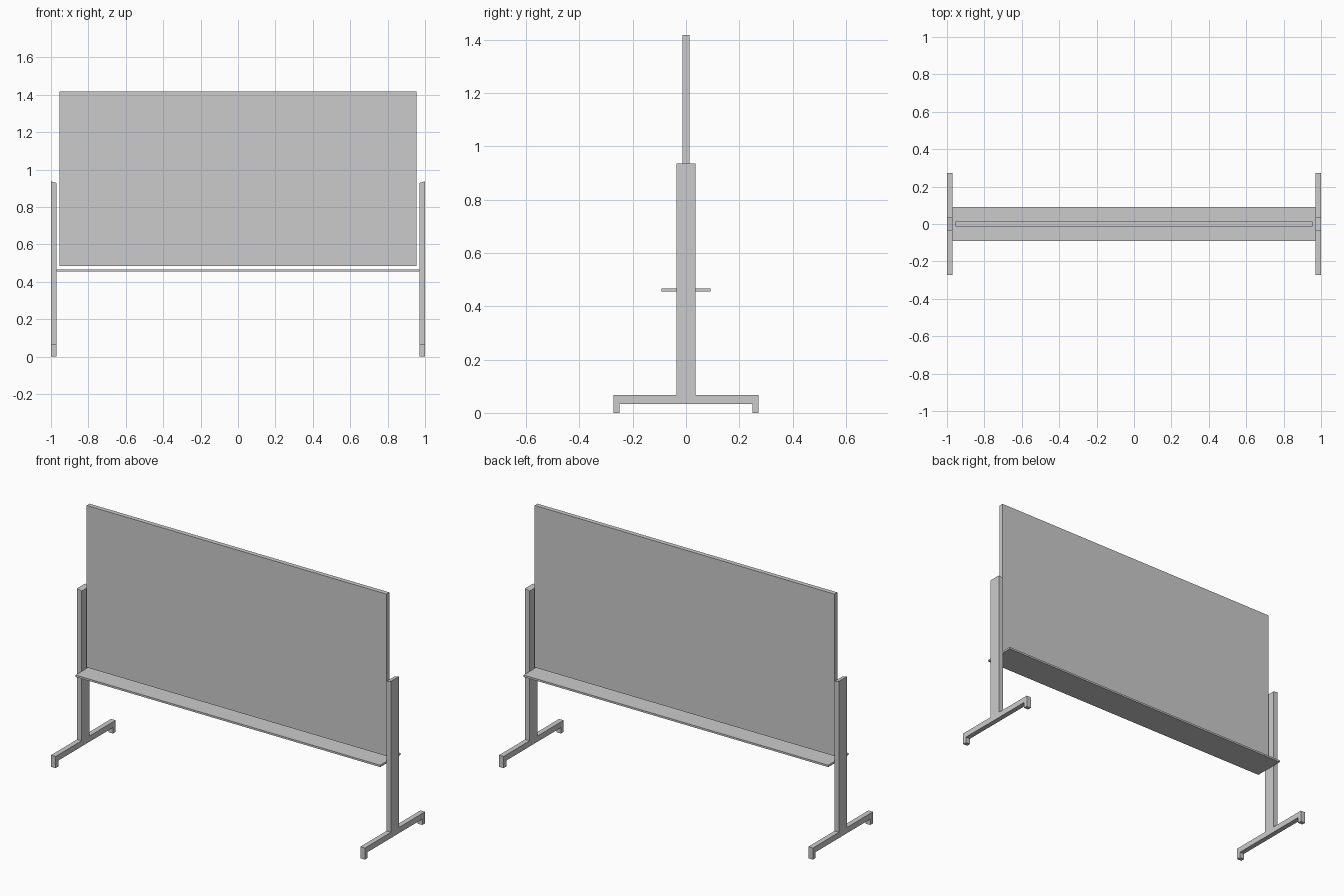
import bpy, bmesh

if "Cube" in bpy.data.objects:
    bpy.data.objects.remove(bpy.data.objects["Cube"])


def finish(name, bm):
    bmesh.ops.recalc_face_normals(bm, faces=bm.faces[:])
    mesh = bpy.data.meshes.new(name)
    bm.to_mesh(mesh)
    bm.free()
    obj = bpy.data.objects.new(name, mesh)
    bpy.context.collection.objects.link(obj)
    return obj


def box(name, x, y, z0, z1):
    """Box centred on x and y, from half sizes and a height range."""
    bm = bmesh.new()
    bmesh.ops.create_cube(bm, size=1)
    for v in bm.verts:
        v.co.x *= 2 * x
        v.co.y *= 2 * y
        v.co.z = z0 if v.co.z < 0 else z1
    return finish(name, bm)


def stand(name, side):
    """Upright with T-shaped foot: a mirrored y-z profile extruded along x."""
    half = [(0.036, 0.937), (0.036, 0.067), (0.273, 0.067),
            (0.273, 0), (0.249, 0), (0.249, 0.034)]
    profile = half + [(-y, z) for y, z in reversed(half)]
    bm = bmesh.new()
    face = bm.faces.new([bm.verts.new((side, y, z)) for y, z in profile])
    ext = bmesh.ops.extrude_face_region(bm, geom=[face], use_keep_orig=True)
    for v in ext["geom"]:
        if isinstance(v, bmesh.types.BMVert):
            v.co.x = side * 0.971
            # top slopes down toward the board
            if v.co.z > 0.9:
                v.co.z -= 0.008
    return finish(name, bm)


# Board panel
box("board_panel", 0.955, 0.013, 0.485, 1.418)

# Tray running under both faces of the board
box("tray", 0.971, 0.092, 0.456, 0.467)

# Side stands
stand("left_stand", -1)
stand("right_stand", 1)
